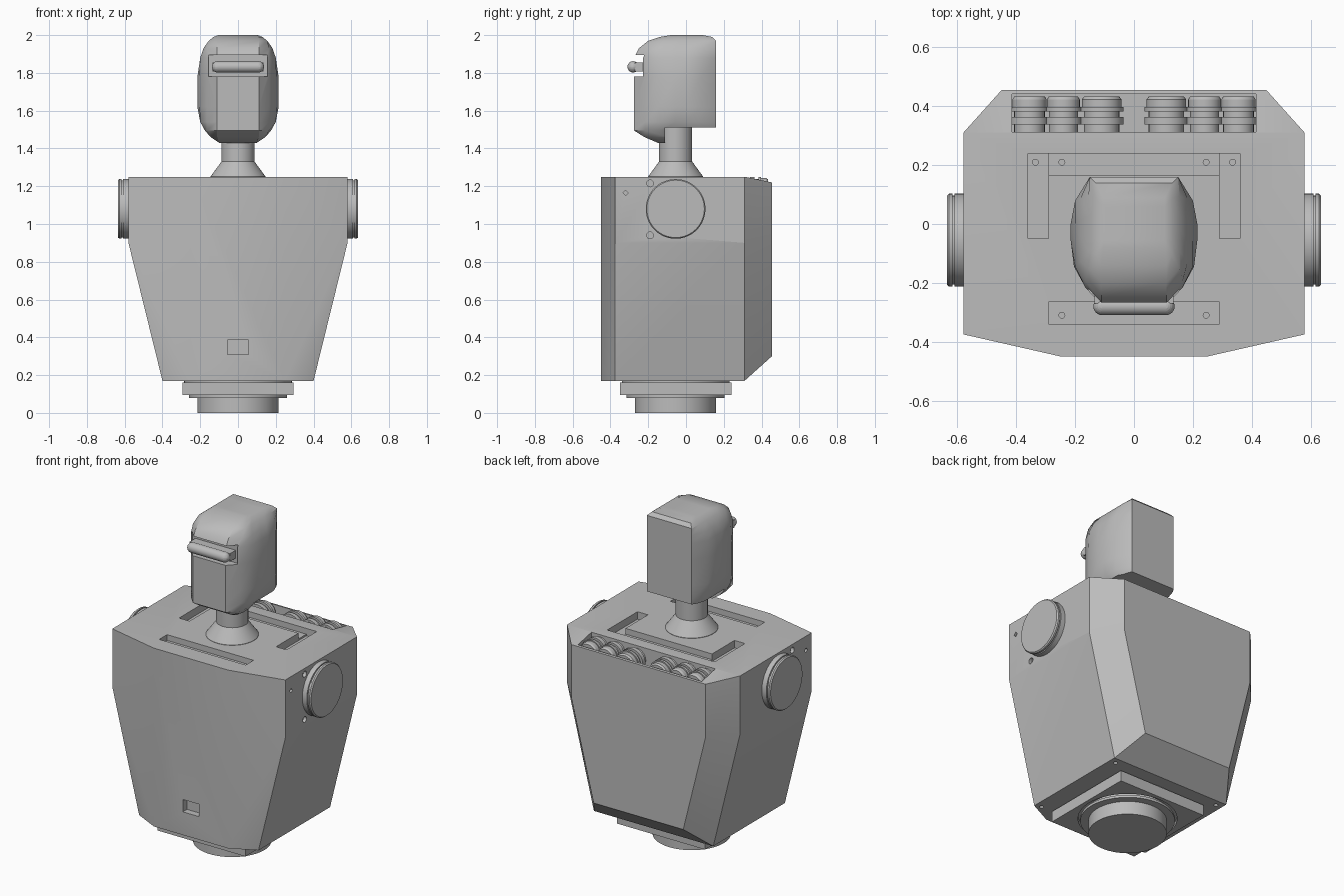
import bpy, bmesh, math
from mathutils import Matrix, Vector

if "Cube" in bpy.data.objects:
    bpy.data.objects.remove(bpy.data.objects["Cube"], do_unlink=True)

grey = bpy.data.materials.new("plain_grey")
grey.use_nodes = True
grey.diffuse_color = (0.5, 0.5, 0.5, 1)
grey.node_tree.nodes["Principled BSDF"].inputs["Base Color"].default_value = (0.5, 0.5, 0.5, 1)

AXIS_Y = -0.055  # shared centre line of base, shoulders and neck


def finish(name, bm, smooth=True):
    bmesh.ops.recalc_face_normals(bm, faces=bm.faces)
    me = bpy.data.meshes.new(name)
    bm.to_mesh(me)
    bm.free()
    me.materials.append(grey)
    ob = bpy.data.objects.new(name, me)
    bpy.context.collection.objects.link(ob)
    if smooth:
        shade(ob)
    return ob


def shade(ob):
    bpy.ops.object.select_all(action='DESELECT')
    ob.select_set(True)
    bpy.context.view_layer.objects.active = ob
    bpy.ops.object.shade_smooth_by_angle(angle=math.radians(30))


def box(name, lo, hi):
    bm = bmesh.new()
    bmesh.ops.create_cube(bm, size=1)
    lo, hi = Vector(lo), Vector(hi)
    for v in bm.verts:
        v.co = (lo + hi) / 2 + v.co * (hi - lo)
    return finish(name, bm, False)


def turned(name, profile, centre, axis='Z', segments=48):
    """Solid of revolution from (radius, height) pairs along an axis."""
    bm = bmesh.new()
    rings = []
    for r, h in profile:
        rings.append([bm.verts.new((r * math.cos(a), r * math.sin(a), h))
                      for a in (math.tau * i / segments for i in range(segments))])
    for low, high in zip(rings, rings[1:]):
        for i in range(segments):
            j = (i + 1) % segments
            bm.faces.new((low[i], low[j], high[j], high[i]))
    bm.faces.new(rings[0][::-1])
    bm.faces.new(rings[-1])
    turn = {'X': Matrix.Rotation(math.pi / 2, 4, 'Y'),
            'Y': Matrix.Rotation(-math.pi / 2, 4, 'X'),
            'Z': Matrix()}[axis]
    bm.transform(Matrix.Translation(centre) @ turn)
    return finish(name, bm)


def hole(centre, radius, depth, axis, segments=16):
    return turned("cutter", [(radius, -depth), (radius, depth)], centre, axis, segments)


def cut(target, cutters):
    bpy.context.view_layer.objects.active = target
    for c in cutters:
        c.hide_render = True
        mod = target.modifiers.new("cut", 'BOOLEAN')
        mod.operation, mod.solver, mod.object = 'DIFFERENCE', 'EXACT', c
        bpy.ops.object.modifier_apply(modifier=mod.name)
        bpy.data.objects.remove(c, do_unlink=True)
    shade(target)


# Torso: tapered shell with chamfered back
bm = bmesh.new()
half = [(0.25, -0.45, 0.17), (0.40, -0.375, 0.17), (0.40, 0.31, 0.17), (0.30, 0.455, 0.30),
        (0.58, -0.375, 0.90), (0.58, 0.31, 0.90), (0.45, 0.455, 0.90),
        (0.25, -0.45, 1.25), (0.58, -0.375, 1.25), (0.58, 0.31, 1.25), (0.45, 0.455, 1.22)]
for x, y, z in half:
    for s in (-1, 1):
        bm.verts.new((s * x, y, z))
bmesh.ops.convex_hull(bm, input=bm.verts)
bmesh.ops.dissolve_limit(bm, angle_limit=0.01, verts=bm.verts, edges=bm.edges)
torso = finish("torso", bm, False)

# Torso recesses: hatch, top slots, connector trough and bolt holes
cutters = [
    box("cutter", (-0.055, -0.5, 0.31), (0.055, -0.41, 0.385)),
    box("cutter", (-0.29, -0.34, 1.215), (0.29, -0.265, 1.3)),
    box("cutter", (-0.295, 0.165, 1.215), (0.295, 0.24, 1.3)),
    box("cutter", (-0.415, 0.312, 1.10), (0.415, 0.442, 1.3)),
]
for s in (-1, 1):
    x0, x1 = sorted((s * 0.29, s * 0.36))
    cutters += [
        box("cutter", (x0, -0.05, 1.205), (x1, 0.24, 1.3)),
        hole((s * 0.245, 0.21, 1.215), 0.01, 0.02, 'Z'),
        hole((s * 0.335, 0.21, 1.205), 0.01, 0.02, 'Z'),
        hole((s * 0.245, -0.31, 1.215), 0.01, 0.02, 'Z'),
        hole((s * 0.58, -0.19, 1.215), 0.018, 0.02, 'X'),
        hole((s * 0.58, -0.19, 0.94), 0.018, 0.02, 'X'),
        hole((s * 0.58, -0.32, 1.165), 0.014, 0.02, 'X', 4),
        hole((s * 0.36, 0.27, 0.17), 0.012, 0.02, 'Z'),
        hole((s * 0.36, -0.36, 0.17), 0.012, 0.02, 'Z'),
    ]
cut(torso, cutters)

# Round connectors lying in the back trough
for side, s in (("left", 1), ("right", -1)):
    for i, (x, r) in enumerate(((0.11, 0.075), (0.24, 0.062), (0.355, 0.065))):
        n = r * 0.8
        turned(f"{side}_connector_{i + 1}",
               [(n, 0), (n, 0.025), (r, 0.025), (r, 0.05), (n, 0.05), (n, 0.07),
                (r, 0.07), (r, 0.085), (r * 0.9, 0.085), (r * 0.9, 0.11), (n, 0.12)],
               (s * x, 0.313, 1.25 - r), 'Y', 32)

# Shoulder discs
for side, s in (("left", 1), ("right", -1)):
    profile = [(0.158, -0.01), (0.158, 0.03), (0.151, 0.03), (0.151, 0.037),
               (0.158, 0.037), (0.158, 0.048), (0.152, 0.055)]
    turned(side + "_shoulder", [(r, s * h) for r, h in profile],
           (s * 0.58, AXIS_Y, 1.08), 'X', 64)

# Base: foot, turntable ring and square frame
turned("base_foot", [(0.215, 0), (0.215, 0.08), (0.26, 0.08), (0.26, 0.095),
                     (0.235, 0.095), (0.235, 0.175)], (0, AXIS_Y, 0), segments=64)
frame = box("base_frame", (-0.295, AXIS_Y - 0.295, 0.095), (0.295, AXIS_Y + 0.295, 0.16))
cut(frame, [hole((0, AXIS_Y, 0.13), 0.272, 0.1, 'Z', 64)])
turned("base_collar", [(0.285, 0.12), (0.285, 0.175)], (0, AXIS_Y, 0), segments=64)

# Neck
turned("neck", [(0.145, 1.245), (0.145, 1.252), (0.088, 1.33), (0.088, 1.53)], (0, AXIS_Y, 0))

# Head: stacked outlines, narrowed towards crown and chin
outline = [(0.11, -1), (0.165, -0.73), (0.204, -0.4), (0.215, 0), (0.215, 0.27), (0.2, 0.63), (0.15, 1)]
levels = [(1.43, 0.10, -0.15, 0.16), (1.46, 0.145, -0.22, 0.16), (1.495, 0.175, -0.275, 0.16),
          (1.54, 0.20, -0.275, 0.16), (1.62, 0.215, -0.275, 0.16), (1.78, 0.215, -0.275, 0.16),
          (1.88, 0.20, -0.275, 0.16), (1.93, 0.183, -0.25, 0.16), (1.97, 0.155, -0.20, 0.16),
          (1.99, 0.13, -0.14, 0.14), (2.0, 0.105, -0.08, 0.09)]
bm = bmesh.new()
rings = []
for z, w, front, back in levels:
    mid, span = (front + back) / 2, (back - front) / 2
    right = [(min(x, w), mid + v * span, z) for x, v in outline]
    ring = right + [(-x, y, z) for x, y, z in reversed(right)]
    rings.append([bm.verts.new(p) for p in ring])
for low, high in zip(rings, rings[1:]):
    for i in range(len(low)):
        j = (i + 1) % len(low)
        bm.faces.new((low[i], low[j], high[j], high[i]))
bm.faces.new(rings[0][::-1])
bm.faces.new(rings[-1])
head = finish("head", bm, False)
cut(head, [box("cutter", (-0.3, -0.11, 1.3), (0.3, 0.3, 1.51)),
           box("cutter", (-0.155, -0.4, 1.78), (0.155, -0.215, 1.895))])

# Visor: rounded bar on a backing block
bm = bmesh.new()
for s in (-1, 1):
    bmesh.ops.create_uvsphere(bm, u_segments=24, v_segments=12, radius=0.03,
                              matrix=Matrix.Translation((s * 0.108, -0.28, 1.832)))
bmesh.ops.convex_hull(bm, input=bm.verts)
finish("visor_bar", bm)
box("visor_mount", (-0.135, -0.27, 1.808), (0.135, -0.2, 1.856))
